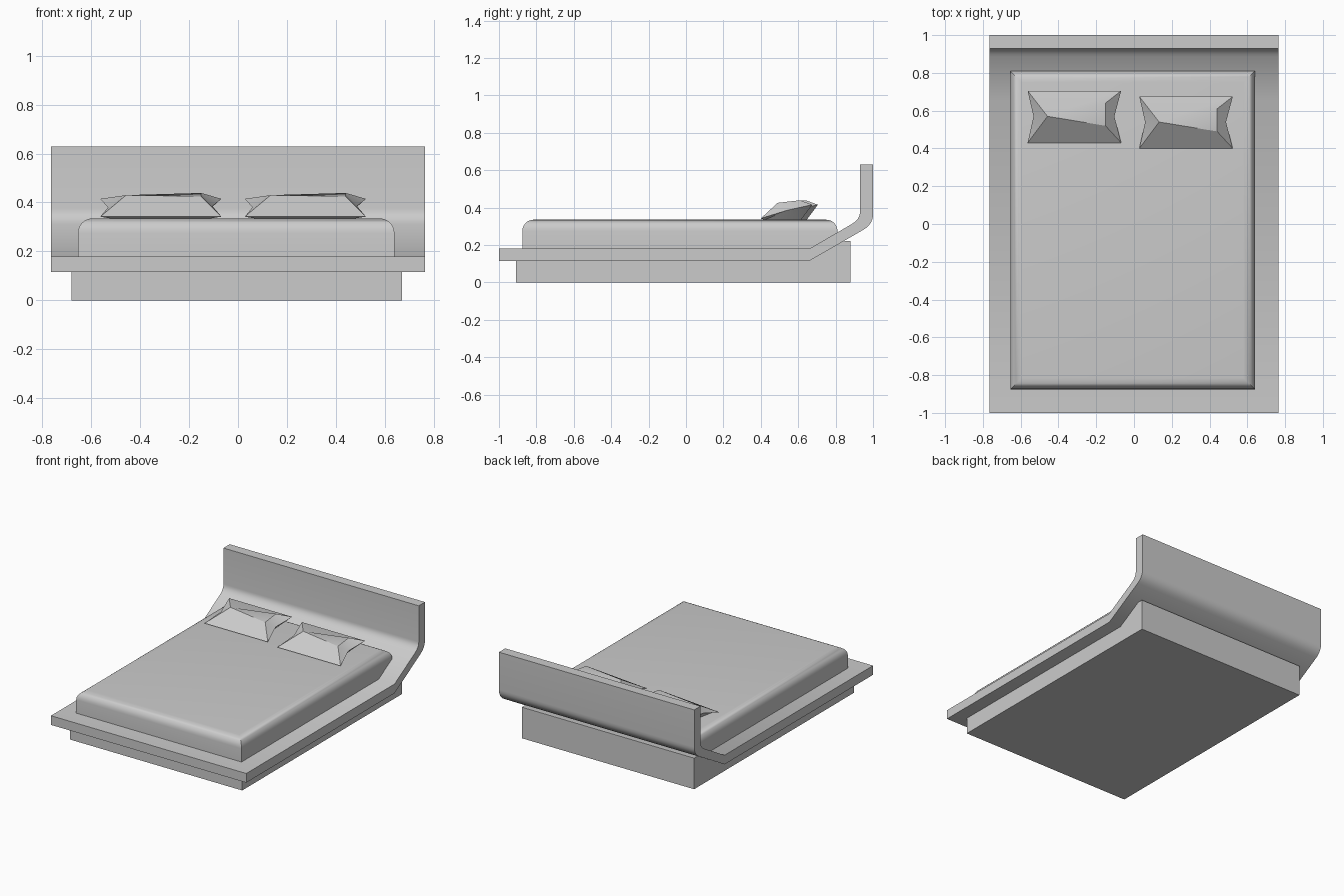
import bpy, bmesh, math
from mathutils import Vector

if "Cube" in bpy.data.objects:
    bpy.data.objects.remove(bpy.data.objects["Cube"], do_unlink=True)

GREY = (0.6, 0.6, 0.6, 1.0)
grey = bpy.data.materials.new("plain_grey")
grey.use_nodes = True
grey.diffuse_color = GREY
grey.node_tree.nodes["Principled BSDF"].inputs["Base Color"].default_value = GREY


def finish(name, bm, angle=35):
    """Turn a bmesh into a smooth-by-angle object."""
    bmesh.ops.recalc_face_normals(bm, faces=bm.faces)
    mesh = bpy.data.meshes.new(name)
    bm.to_mesh(mesh)
    bm.free()
    mesh.materials.append(grey)
    obj = bpy.data.objects.new(name, mesh)
    bpy.context.collection.objects.link(obj)
    bpy.ops.object.select_all(action="DESELECT")
    obj.select_set(True)
    bpy.context.view_layer.objects.active = obj
    bpy.ops.object.shade_smooth_by_angle(angle=math.radians(angle))
    return obj


def extrude_profile(name, profile, x0, x1):
    """Sweep a closed (y, z) side profile across x."""
    bm = bmesh.new()
    face = bm.faces.new([bm.verts.new((x0, y, z)) for y, z in profile])
    side = bmesh.ops.extrude_face_region(bm, geom=[face])["geom"]
    moved = [v for v in side if isinstance(v, bmesh.types.BMVert)]
    bmesh.ops.translate(bm, verts=moved, vec=(x1 - x0, 0, 0))
    return finish(name, bm)


def bend(a, corner, b, steps=6):
    """Points of a rounded corner from a to b."""
    a, c, b = Vector(a), Vector(corner), Vector(b)
    ts = [i / steps for i in range(steps + 1)]
    return [tuple(a * (1 - t) ** 2 + c * 2 * t * (1 - t) + b * t * t) for t in ts]


# Plinth under the bed, its top following the sloped frame
extrude_profile("plinth", [(-0.91, 0), (0.88, 0), (0.88, 0.22), (0.83, 0.22),
                           (0.66, 0.13), (-0.91, 0.13)], -0.68, 0.67)

# Platform and headboard in one bent sheet
outer = bend((0.95, 0.282), (1.0, 0.312), (1.0, 0.365))
inner = bend((0.93, 0.375), (0.93, 0.337), (0.885, 0.311))
extrude_profile("frame_and_headboard",
                [(-1, 0.115), (0.66, 0.115)] + outer
                + [(1.0, 0.63), (0.93, 0.63)] + inner
                + [(0.66, 0.18), (-1, 0.18)], -0.765, 0.765)

# Mattress with rounded top edges and square vertical corners
bm = bmesh.new()
bmesh.ops.create_cube(bm, size=1)
low, high = Vector((-0.655, -0.875, 0.175)), Vector((0.64, 0.81, 0.335))
for v in bm.verts:
    v.co = [(l + h) / 2 + c * (h - l) for l, h, c in zip(low, high, v.co)]
top_edges = [e for e in bm.edges if all(v.co.z > 0.3 for v in e.verts)]
bmesh.ops.bevel(bm, geom=top_edges, offset=0.06, segments=6, profile=0.5,
                affect="EDGES")
finish("mattress", bm)

# Faceted pillows: pinched rim, ridge on top, flat underside
RIM = {"fl": (-0.245, -0.14, 0.342), "fr": (0.25, -0.14, 0.342),
       "mr": (0.214, 0.0, 0.385), "br": (0.25, 0.135, 0.415),
       "bl": (-0.245, 0.135, 0.415), "ml": (-0.214, 0.0, 0.38)}
TOP = {"l": (-0.14, 0.0, 0.43), "r1": (0.167, 0.07, 0.439), "r2": (0.167, -0.05, 0.425)}
UNDER = {"ufl": (-0.2, -0.12, 0.334), "ufr": (0.2, -0.12, 0.334),
         "ubr": (0.16, 0.075, 0.334), "ubl": (-0.16, 0.075, 0.334)}
FACES = ["fl fr r2 l", "br bl l r1", "bl ml l", "ml fl l", "fr mr r2",
         "mr br r1", "mr r1 r2", "l r2 r1",
         "fl ufl ufr fr", "br ubr ubl bl", "ufl ubl ubr ufr",
         "fl ml ufl", "ml ubl ufl", "ml bl ubl",
         "fr ufr mr", "mr ufr ubr", "mr ubr br"]
for name, x, y in (("right_pillow", -0.318, 0.57), ("left_pillow", 0.273, 0.54)):
    bm = bmesh.new()
    verts = {k: bm.verts.new((px + x, py + y, pz))
             for k, (px, py, pz) in {**RIM, **TOP, **UNDER}.items()}
    for corners in FACES:
        bm.faces.new([verts[k] for k in corners.split()])
    finish(name, bm, 20)
